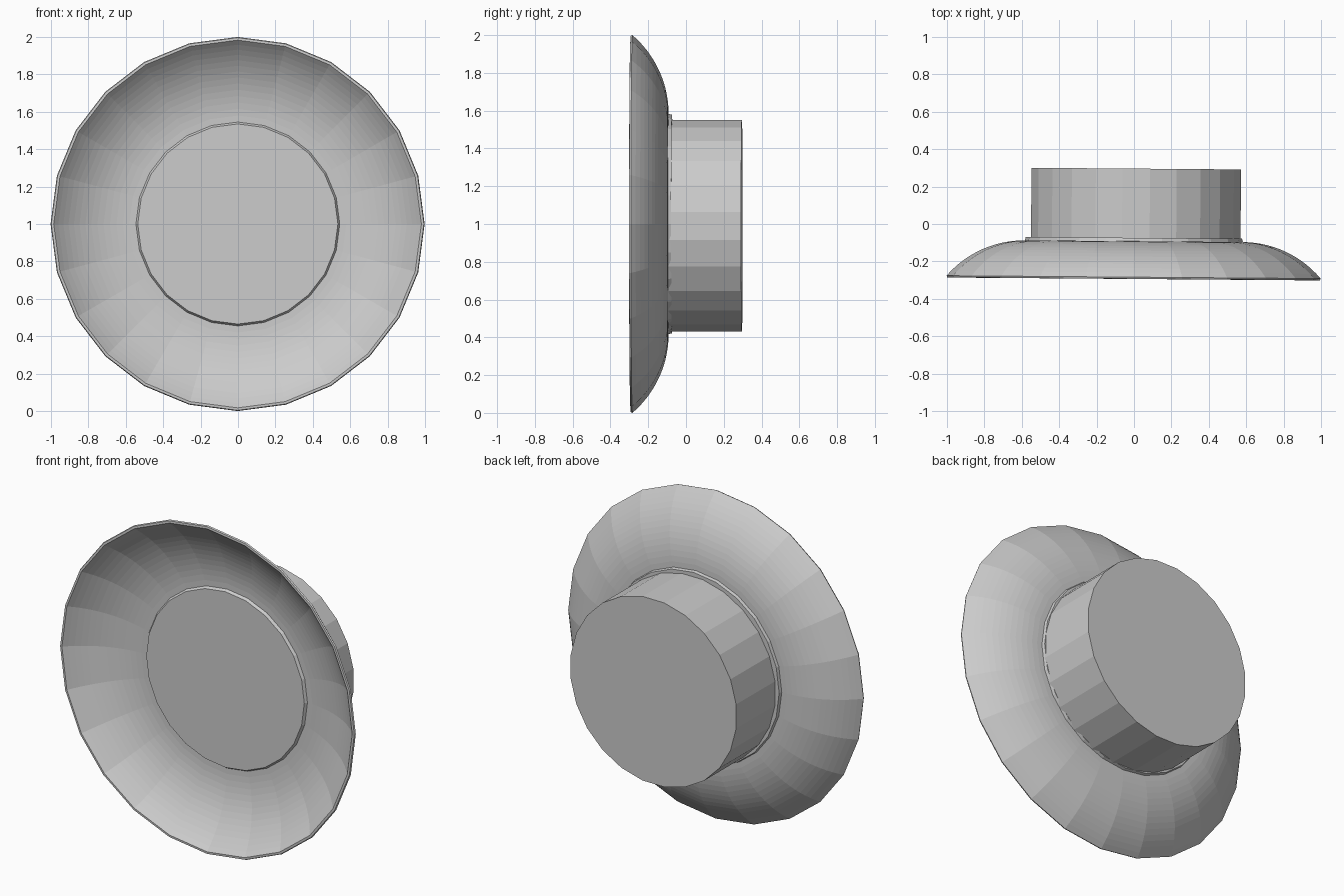
import bpy, bmesh, math
from mathutils import Matrix

if "Cube" in bpy.data.objects:
    bpy.data.objects.remove(bpy.data.objects["Cube"])

SIDES = 24
YAW = Matrix.Rotation(math.radians(-0.45), 4, 'Z')   # the part sits very slightly turned


def lathe(name, profile, centre, phase=0.0):
    """Revolve (radius, y) points about the y axis and cap both ends."""
    bm = bmesh.new()
    rings = []
    for r, y in profile:
        ring = []
        for i in range(SIDES):
            a = 2 * math.pi * (i + phase) / SIDES
            ring.append(bm.verts.new((r * math.cos(a), y, r * math.sin(a))))
        rings.append(ring)
    for a, b in zip(rings, rings[1:]):
        for i in range(SIDES):
            j = (i + 1) % SIDES
            bm.faces.new((a[i], a[j], b[j], b[i]))
    bm.faces.new(rings[0])
    bm.faces.new(rings[-1])
    bmesh.ops.recalc_face_normals(bm, faces=bm.faces)
    mesh = bpy.data.meshes.new(name)
    bm.to_mesh(mesh)
    bm.free()
    obj = bpy.data.objects.new(name, mesh)
    bpy.context.collection.objects.link(obj)
    obj.matrix_world = Matrix.Translation(centre) @ YAW
    return obj


def arc(start, end, steps=14):
    """Circular bowl section leaving the hub flat and falling to the rim."""
    w, d = end[0] - start[0], start[1] - end[1]
    radius = (w * w + d * d) / (2 * d)
    sweep = math.asin(w / radius)
    return [(start[0] + radius * math.sin(sweep * k / steps),
             start[1] - radius * (1 - math.cos(sweep * k / steps)))
            for k in range(steps + 1)]


# Flared dish: raised front plate, inner skin, thin rim, outer skin, rear step
front_plate = [(0.535, -0.121)]
inner = arc((0.545, -0.105), (0.983, -0.294))
rim = [(0.996, -0.293)]
outer = arc((0.583, -0.092), (1.0, -0.284))[::-1]
rear_step = [(0.578, -0.074)]
lathe("flared_dish", front_plate + inner + rim + outer + rear_step, (0, 0, 1.0))

# Solid drum behind the dish
lathe("rear_drum", [(0.565, -0.09), (0.565, 0.296)], (0.01, 0, 0.99), phase=0.5)
